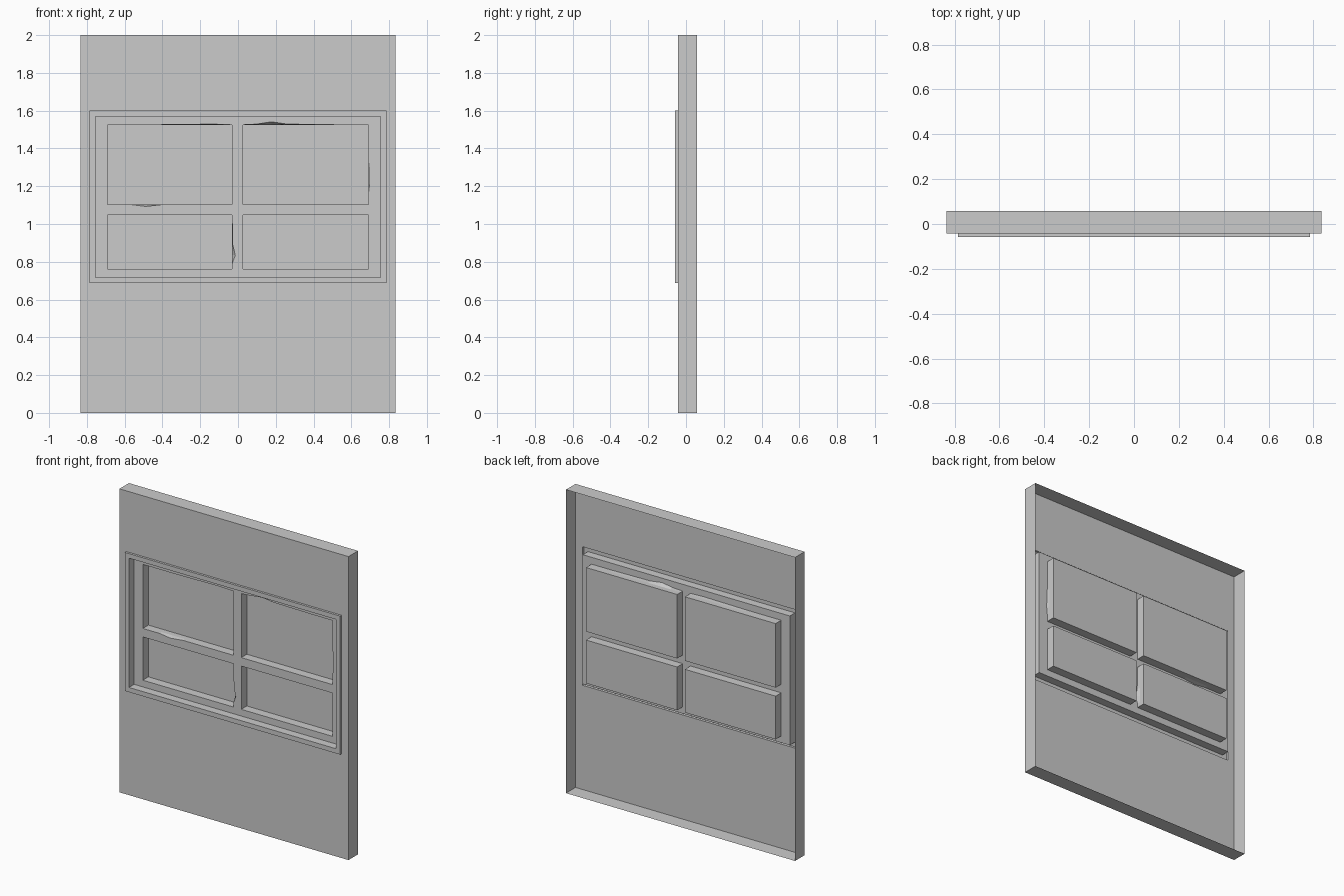
import bpy, bmesh
from mathutils import Vector
from mathutils.geometry import tessellate_polygon

if "Cube" in bpy.data.objects:
    bpy.data.objects.remove(bpy.data.objects["Cube"])

# depths, front to back
LIP, WALL, SASH, BACK = -0.057, -0.042, -0.003, 0.055
CHIP = 0.022  # how far a chipped edge reaches into the reveal


def rect(x0, x1, z0, z1):
    return [(x0, z0), (x1, z0), (x1, z1), (x0, z1)]


def ring(bm, pts, y):
    return [bm.verts.new((x, y, z)) for x, z in pts]


def bridge(bm, a, b):
    n = len(a)
    for i in range(n):
        j = (i + 1) % n
        bm.faces.new((a[i], a[j], b[j], b[i]))


def finish(bm, name):
    mesh = bpy.data.meshes.new(name)
    bm.to_mesh(mesh)
    bm.free()
    obj = bpy.data.objects.new(name, mesh)
    bpy.context.collection.objects.link(obj)
    return obj


def shell(name, sections):
    bm = bmesh.new()
    rings = [ring(bm, pts, y) for pts, y in sections]
    for a, b in zip(rings, rings[1:]):
        bridge(bm, a, b)
    return finish(bm, name)


outer = rect(-0.835, 0.835, 0, 2)
lip_out = rect(-0.785, 0.785, 0.687, 1.60)
lip_in = rect(-0.755, 0.755, 0.718, 1.57)

# wall sheet with returned edges, open at the back
shell("wall_panel", [(outer, 0.057), (outer, WALL), (lip_out, WALL)])

# raised lip and recess around the window
shell("window_frame", [(lip_out, WALL), (lip_out, LIP), (lip_in, LIP), (lip_in, SASH)])

# pane openings: rectangle plus chips as (side, position along edge, outward bite)
# sides: 0 bottom, 1 right, 2 top, 3 left; listed in counter-clockwise order
L, R, ML, MR = -0.692, 0.69, -0.031, 0.026
panes = [
    ("upper_left", (L, ML, 1.103, 1.525),
     [(0, -0.57, 0), (0, -0.49, 0.01), (0, -0.40, 0),
      (2, -0.13, 0.004), (2, -0.44, 0)]),
    ("upper_right", (MR, R, 1.103, 1.525),
     [(1, 1.15, 0), (1, 1.20, 0.005), (1, 1.32, 0.003), (1, 1.33, 0),
      (2, 0.54, 0), (2, 0.26, 0.004), (2, 0.177, 0.016), (2, 0.10, 0.004)]),
    ("lower_left", (L, ML, 0.762, 1.047),
     [(1, 0.79, 0), (1, 0.835, 0.017), (1, 0.89, 0.003), (1, 1.03, 0)]),
    ("lower_right", (MR, R, 0.762, 1.047), []),
]


def outline(box, chips, bite):
    x0, x1, z0, z1 = box
    pts = []
    for side, corner in enumerate(rect(*box)):
        pts.append(corner)
        for s, p, d in chips:
            if s == side:
                d *= bite
                pts.append([(p, z0 - d), (x1 + d, p), (p, z1 + d), (x0 - d, p)][side])
    return pts


# sash face with the four openings and their deep reveals
bm = bmesh.new()
loops = [ring(bm, lip_in, SASH)]
for name, box, chips in panes:
    front = ring(bm, outline(box, chips, 1), SASH)
    mid = ring(bm, outline(box, chips, 0), SASH + CHIP)
    back = ring(bm, outline(box, chips, 0), BACK)
    bridge(bm, front, mid)
    bridge(bm, mid, back)
    loops.append(front)
flat = [v for loop in loops for v in loop]
for tri in tessellate_polygon([[Vector((v.co.x, v.co.z, 0)) for v in lp] for lp in loops]):
    face = bm.faces.new([flat[i] for i in tri])
    face.normal_update()
    if face.normal.y > 0:
        face.normal_flip()
finish(bm, "window_sash")

# panes closing the openings at the back
for name, box, chips in panes:
    bm = bmesh.new()
    bm.faces.new(ring(bm, rect(*box), BACK))
    finish(bm, "pane_" + name)
